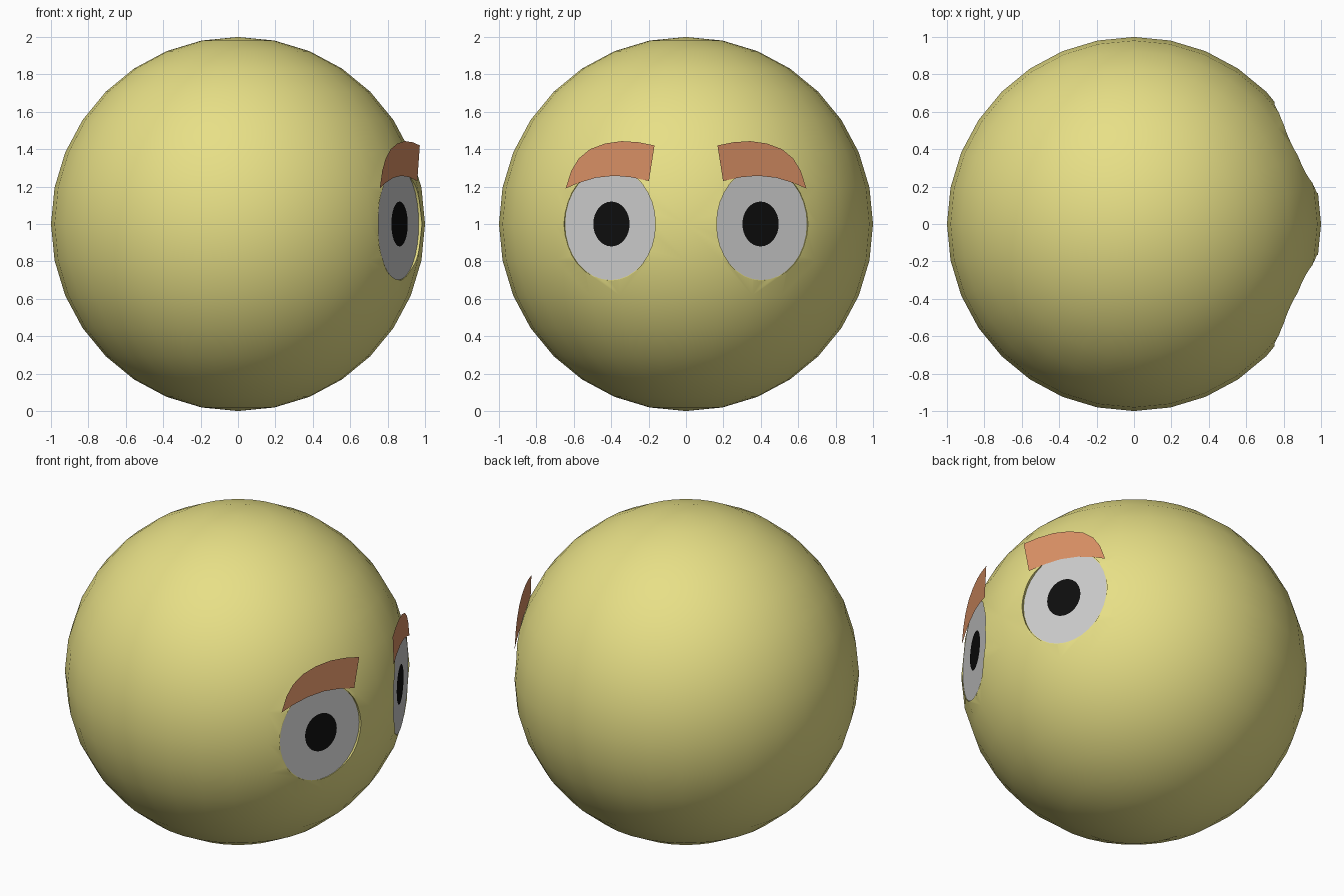
import bpy, bmesh, math
from mathutils import Vector

if "Cube" in bpy.data.objects:
    bpy.data.objects.remove(bpy.data.objects["Cube"])

def material(name, rgb):
    m = bpy.data.materials.new(name)
    m.diffuse_color = (*rgb, 1)
    m.use_nodes = True
    m.node_tree.nodes["Principled BSDF"].inputs["Base Color"].default_value = m.diffuse_color
    return m

YELLOW = material("yellow", (0.80, 0.74, 0.24))
WHITE = material("white", (0.8, 0.8, 0.8))
BLACK = material("black", (0.004, 0.004, 0.004))
BROWN = material("brown", (0.70, 0.28, 0.13))

# Each eye lies in a vertical plane turned away from the +x direction
TILT = math.radians(24.3)
EYE_X, EYE_Y = 0.857, 0.404

def on_plane(side, y, z, d):
    """Point of the eye plane at (y, z), lifted d along its outward normal."""
    x = EYE_X - (y - EYE_Y) * math.tan(TILT)
    return Vector((x + d * math.cos(TILT), side * (y + d * math.sin(TILT)), z))

def ellipse(cy, cz, ry, rz, n=32):
    return [(cy + ry * math.cos(2 * math.pi * i / n),
             cz + rz * math.sin(2 * math.pi * i / n)) for i in range(n)]

def sheet(name, outline, side, d, mat, depth=0):
    """Flat patch on the eye plane; with depth it becomes a closed prism."""
    bm = bmesh.new()
    face = bm.faces.new([bm.verts.new(on_plane(side, y, z, d)) for y, z in outline])
    face.normal_update()
    if face.normal.x < 0:
        face.normal_flip()
    if depth:
        geo = bmesh.ops.extrude_face_region(bm, geom=[face], use_keep_orig=True)
        vs = [g for g in geo["geom"] if isinstance(g, bmesh.types.BMVert)]
        n = Vector((math.cos(TILT), side * math.sin(TILT), 0))
        bmesh.ops.translate(bm, verts=vs, vec=n * depth)
        bmesh.ops.recalc_face_normals(bm, faces=bm.faces)
    me = bpy.data.meshes.new(name)
    bm.to_mesh(me)
    bm.free()
    if mat:
        me.materials.append(mat)
    ob = bpy.data.objects.new(name, me)
    bpy.context.collection.objects.link(ob)
    return ob

# Round head
bpy.ops.mesh.primitive_uv_sphere_add(segments=32, ring_count=16, radius=1, location=(0, 0, 1))
head = bpy.context.object
head.name = "head"
head.data.materials.append(YELLOW)

BROW = [(0.64, 1.19), (0.57, 1.22), (0.48, 1.247), (0.38, 1.258), (0.29, 1.25), (0.195, 1.23),
        (0.165, 1.42), (0.25, 1.437), (0.34, 1.443), (0.43, 1.43), (0.51, 1.40),
        (0.57, 1.35), (0.61, 1.285)]

for side, label in ((1, "left"), (-1, "right")):
    # Shallow flat socket cut into the head
    cutter = sheet("socket_cutter", ellipse(EYE_Y, 1, 0.246, 0.303), side, -0.004, None, 0.3)
    cutter.hide_render = True
    mod = head.modifiers.new("socket", 'BOOLEAN')
    mod.object, mod.operation, mod.solver = cutter, 'DIFFERENCE', 'EXACT'
    bpy.context.view_layer.objects.active = head
    bpy.ops.object.modifier_apply(modifier=mod.name)
    bpy.data.objects.remove(cutter)
    # Eye white, pupil and brow
    sheet(label + "_eye", ellipse(EYE_Y, 1, 0.242, 0.30), side, 0, WHITE)
    sheet(label + "_pupil", ellipse(0.397, 1, 0.097, 0.12), side, 0.004, BLACK)
    sheet(label + "_brow", BROW, side, 0.008, BROWN)

bpy.ops.object.select_all(action='DESELECT')
head.select_set(True)
bpy.context.view_layer.objects.active = head
bpy.ops.object.shade_smooth_by_angle(angle=math.radians(20))
